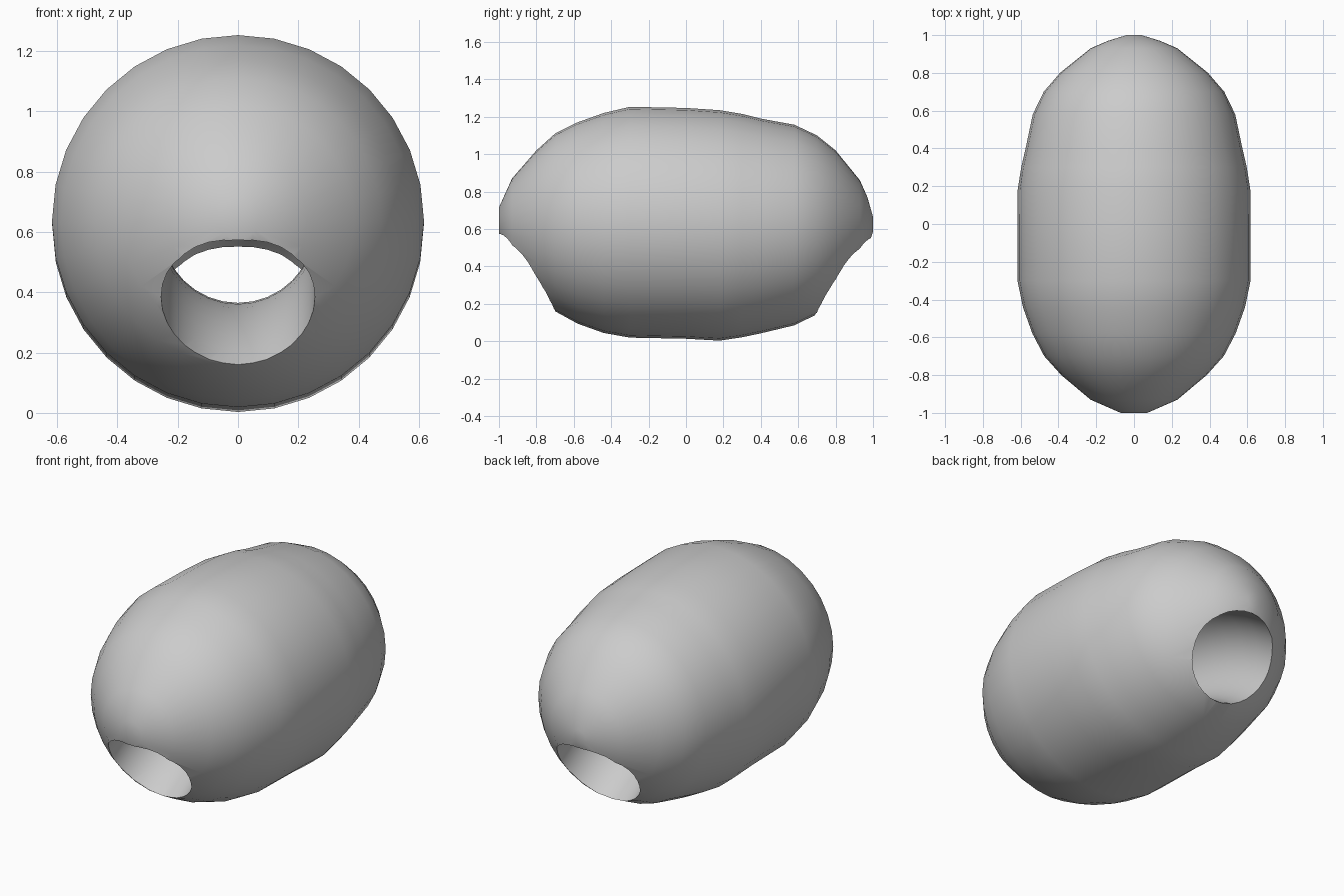
import bpy, bmesh, math

if "Cube" in bpy.data.objects:
    bpy.data.objects.remove(bpy.data.objects["Cube"])

SIDES = 32

# Rings of the body along y: (y, top height, radius)
rings = [
    (-1.0, 0.715, 0.07), (-0.93, 0.87, 0.23), (-0.80, 1.02, 0.385),
    (-0.70, 1.11, 0.475), (-0.58, 1.17, 0.538), (-0.44, 1.22, 0.588),
    (-0.30, 1.253, 0.617), (0.0, 1.247, 0.617), (0.18, 1.235, 0.616),
    (0.30, 1.215, 0.597), (0.40, 1.19, 0.574), (0.58, 1.157, 0.536),
    (0.70, 1.10, 0.478), (0.80, 1.02, 0.392), (0.93, 0.86, 0.23),
    (0.97, 0.77, 0.137), (1.0, 0.665, 0.04),
]


def loft(name, loops):
    """Join rings of points into a closed solid."""
    bm = bmesh.new()
    vs = [[bm.verts.new(p) for p in loop] for loop in loops]
    for a, b in zip(vs, vs[1:]):
        for i in range(SIDES):
            j = (i + 1) % SIDES
            bm.faces.new((a[i], a[j], b[j], b[i]))
    bm.faces.new(vs[0])
    bm.faces.new(vs[-1])
    bmesh.ops.recalc_face_normals(bm, faces=bm.faces)
    mesh = bpy.data.meshes.new(name)
    bm.to_mesh(mesh)
    bm.free()
    obj = bpy.data.objects.new(name, mesh)
    bpy.context.collection.objects.link(obj)
    return obj


angles = [2 * math.pi * i / SIDES for i in range(SIDES)]

# Rounded barrel body
body = loft("bead_body", [
    [(r * math.cos(a), y, top - r + r * math.sin(a)) for a in angles]
    for y, top, r in rings])

# Arched round tunnel from front to back
ARC, TUBE, CY, CZ = 1.49, 0.255, -0.02, -0.87
loops = []
for k in range(25):
    t = math.radians(-58 + 116 * k / 24)
    loops.append([(TUBE * math.cos(a),
                   CY + (ARC + TUBE * math.sin(a)) * math.sin(t),
                   CZ + (ARC + TUBE * math.sin(a)) * math.cos(t)) for a in angles])
cutter = loft("tunnel_cutter", loops)
cutter.hide_render = True

mod = body.modifiers.new("tunnel", 'BOOLEAN')
mod.operation = 'DIFFERENCE'
mod.solver = 'EXACT'
mod.object = cutter
bpy.context.view_layer.objects.active = body
body.select_set(True)
bpy.ops.object.modifier_apply(modifier=mod.name)
bpy.data.objects.remove(cutter, do_unlink=True)
bpy.ops.object.shade_smooth_by_angle(angle=math.radians(40))
